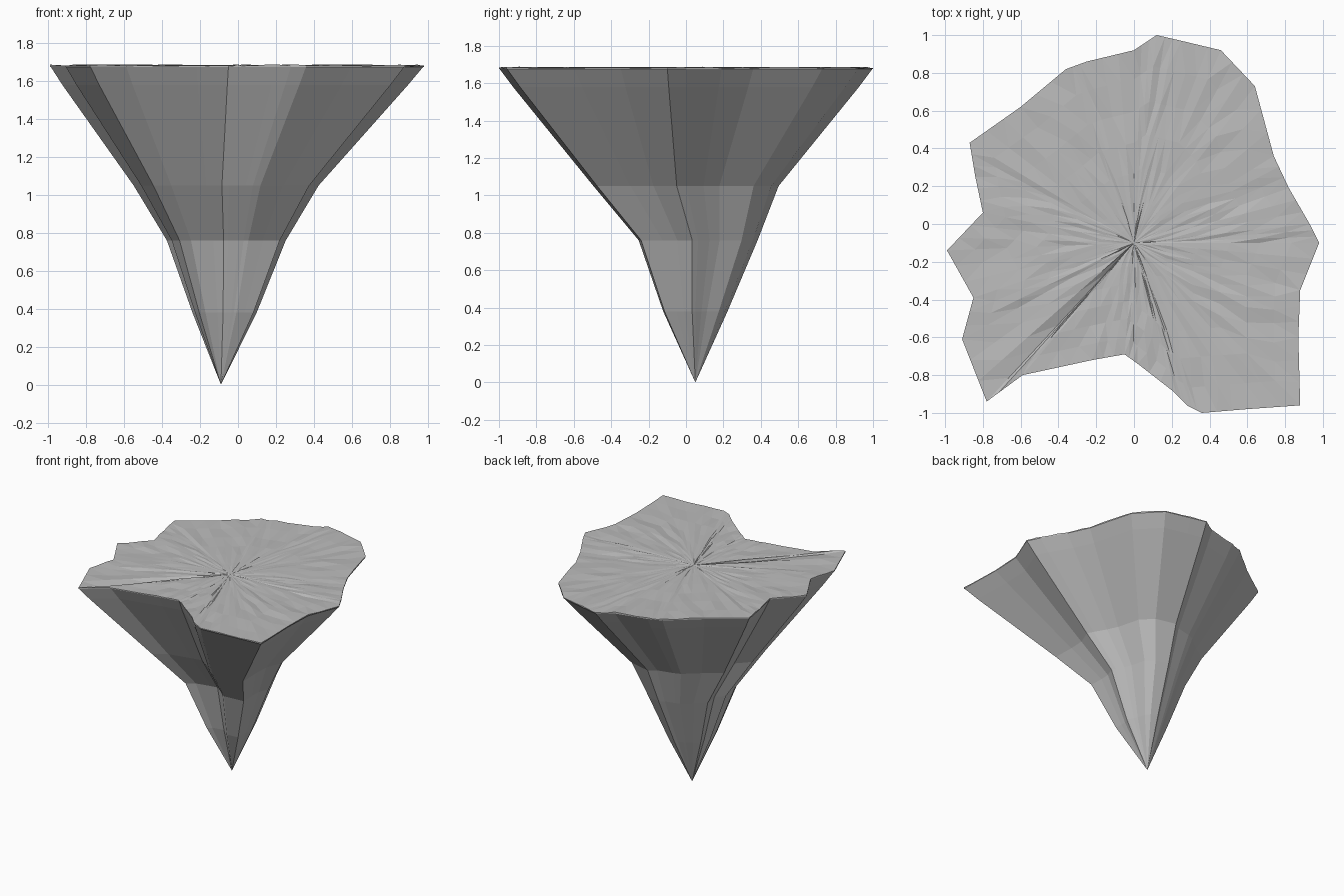
import bpy, bmesh, random
from mathutils import Vector

if "Cube" in bpy.data.objects:
    bpy.data.objects.remove(bpy.data.objects["Cube"])
random.seed(4)

# Plan outline of the plateau, clockwise from the back
OUTLINE = [(.12, 1), (.25, .97), (.46, .92), (.64, .73), (.74, .36), (.82, .19),
           (.93, 0), (.98, -.10), (.88, -.35), (.87, -.6), (.88, -.96), (.6, -.98),
           (.36, -1), (.28, -.96), (.2, -.88), (.02, -.74), (-.05, -.69),
           (-.22, -.72), (-.59, -.8), (-.78, -.94), (-.91, -.61), (-.85, -.39),
           (-.99, -.14), (-.8, .06), (-.84, .25), (-.87, .43), (-.6, .62),
           (-.36, .82), (-.25, .86), (0, .92)]
# Rock tiers: height, scale, centre x, centre y
TIERS = [(1.68, 1, 0, 0), (1.58, .925, -.01, 0), (1.05, .495, -.06, 0),
         (.76, .318, -.06, .065), (.38, .172, -.07, .05)]
APEX = (-.09, .05, 0)
HUB = Vector((0, -.10))
CRACK_END = Vector((-.78, -.94))


def material(name, colour):
    m = bpy.data.materials.new(name)
    m.diffuse_color = (*colour, 1)
    m.use_nodes = True
    m.node_tree.nodes["Principled BSDF"].inputs["Base Color"].default_value = m.diffuse_color
    return m


def finish(bm, name, mat):
    me = bpy.data.meshes.new(name)
    bm.normal_update()
    bm.to_mesh(me)
    bm.free()
    me.materials.append(mat)
    bpy.context.collection.objects.link(bpy.data.objects.new(name, me))


def bridge(bm, upper, lower):
    n = len(upper)
    for i in range(n):
        j = (i + 1) % n
        bm.faces.new((upper[i], upper[j], lower[j], lower[i]))


def fan(bm, ring, tip):
    for i in range(len(ring)):
        bm.faces.new((ring[i], ring[(i + 1) % len(ring)], tip))


grey = material("stone grey", (.5, .5, .5))

# Hanging rock: scaled copies of the outline narrowing to a point
bm = bmesh.new()
rings = [[bm.verts.new((x * s + cx, y * s + cy, z)) for x, y in OUTLINE]
         for z, s, cx, cy in TIERS]
for a, b in zip(rings, rings[1:]):
    bridge(bm, a, b)
fan(bm, rings[-1], bm.verts.new(APEX))
finish(bm, "hanging_rock", grey)

# Plateau: gently uneven spokes and rings with a shallow crack to the front left
pts = []
for i, p in enumerate(OUTLINE):
    a, b = Vector(p), Vector(OUTLINE[(i + 1) % len(OUTLINE)])
    pts += [a.lerp(b, k / 3) for k in range(3)]
bm = bmesh.new()
rings = []
for f in (1, .85, .68, .52, .36, .2, .09):
    ring = []
    for p in pts:
        q = HUB.lerp(p, f)
        z = 1.682 + random.uniform(-.006, .006) * min(1, f + .25)
        if (p - CRACK_END).length < .01 and f < 1:
            z -= .015
        if f == 1:
            z = 1.68 + random.uniform(0, .008)
        ring.append(bm.verts.new((q.x, q.y, z)))
    rings.append(ring)
rim = [bm.verts.new((p.x, p.y, 1.675)) for p in pts]
bridge(bm, rings[0], rim)
for a, b in zip(rings, rings[1:]):
    bridge(bm, b, a)
fan(bm, rings[-1][::-1], bm.verts.new((HUB.x, HUB.y, 1.68)))
bmesh.ops.triangulate(bm, faces=bm.faces)
finish(bm, "plateau_top", grey)
